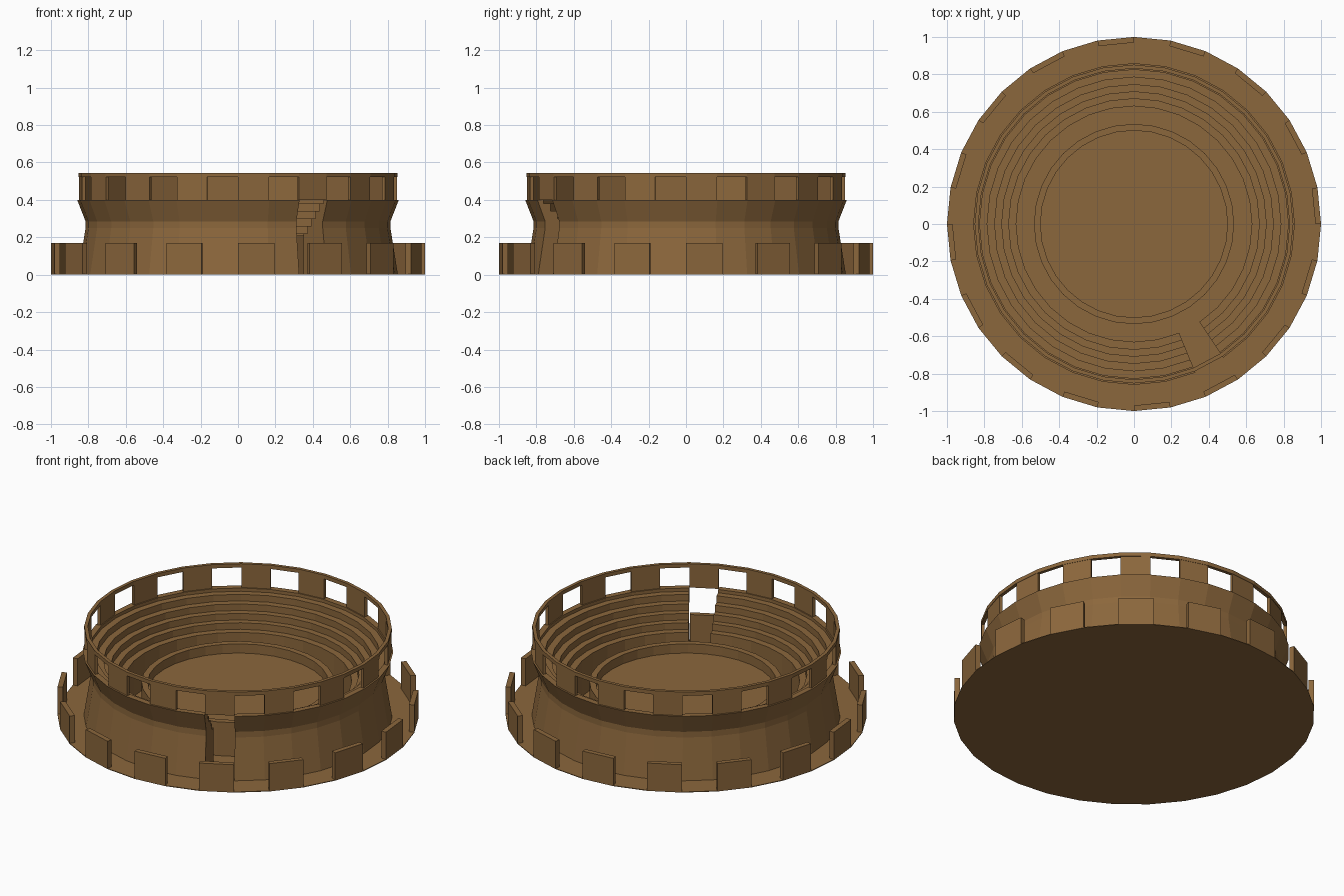
import bpy, bmesh, math

if "Cube" in bpy.data.objects:
    bpy.data.objects.remove(bpy.data.objects["Cube"])

SEG = 32
GATE = 26          # segment left open for the gate

brown = bpy.data.materials.new("earth brown")
brown.diffuse_color = (0.26, 0.135, 0.045, 1)
brown.use_nodes = True
brown.node_tree.nodes["Principled BSDF"].inputs["Base Color"].default_value = brown.diffuse_color


def lathe(name, profile, segments):
    """Sweep a closed (r, z) profile round the given segments, capping open ends."""
    bm = bmesh.new()
    cols = {}

    def col(i):
        i %= SEG
        if i not in cols:
            a = 2 * math.pi * i / SEG
            cols[i] = [bm.verts.new((r * math.cos(a), r * math.sin(a), z)) for r, z in profile]
        return cols[i]

    segs = set(segments)
    n = len(profile)
    for i in sorted(segs):
        a, b = col(i), col(i + 1)
        for k in range(n):
            m = (k + 1) % n
            bm.faces.new((a[k], b[k], b[m], a[m]))
        if (i - 1) % SEG not in segs:
            bm.faces.new(a)
        if (i + 1) % SEG not in segs:
            bm.faces.new(b)
    return finish(name, bm)


def disc(name, r, z0, z1):
    bm = bmesh.new()
    bmesh.ops.create_cone(bm, cap_ends=True, segments=SEG, radius1=r, radius2=r, depth=z1 - z0)
    # put a corner on the x axis and lift into place
    ang = min(math.atan2(v.co.y, v.co.x) % (2 * math.pi / SEG) for v in bm.verts)
    c, s = math.cos(-ang), math.sin(-ang)
    for v in bm.verts:
        x, y = v.co.x, v.co.y
        v.co = (x * c - y * s, x * s + y * c, v.co.z + (z0 + z1) / 2)
    return finish(name, bm)


def finish(name, bm):
    bmesh.ops.recalc_face_normals(bm, faces=bm.faces[:])
    me = bpy.data.meshes.new(name)
    bm.to_mesh(me)
    bm.free()
    me.materials.append(brown)
    ob = bpy.data.objects.new(name, me)
    bpy.context.collection.objects.link(ob)
    return ob


def box_profile(r0, r1, z0, z1):
    return [(r0, z0), (r1, z0), (r1, z1), (r0, z1)]


every = range(SEG)
even = range(0, SEG, 2)

# thin ground plate and outer ring of battlements
disc("ground_plate", 1.0, 0.0, 0.004)
lathe("outer_battlements", box_profile(0.97, 1.0, 0.0, 0.17), even)

# flared outer wall with stepped seating inside, open at the gate
steps = []
radii = [0.63, 0.67, 0.707, 0.745, 0.785, 0.825]
for k in range(5):
    z = 0.22 + 0.04 * k
    steps += [(radii[k], z), (radii[k + 1], z)]
outer = [(0.825, 0.40), (0.86, 0.40), (0.815, 0.285), (0.815, 0.25), (0.855, 0.0)]
lathe("seating_wall", [(0.63, 0.0)] + steps + outer, [i for i in every if i != GATE])

# arcade on top: posts on alternate sides and a continuous rim
lathe("arcade_posts", box_profile(0.832, 0.85, 0.40, 0.525), even)
lathe("arcade_rim", box_profile(0.832, 0.852, 0.522, 0.545), every)

# arena floor with its low kerb
lathe("arena_kerb", box_profile(0.50, 0.535, 0.0, 0.21), every)
disc("arena_floor", 0.505, 0.0, 0.154)
